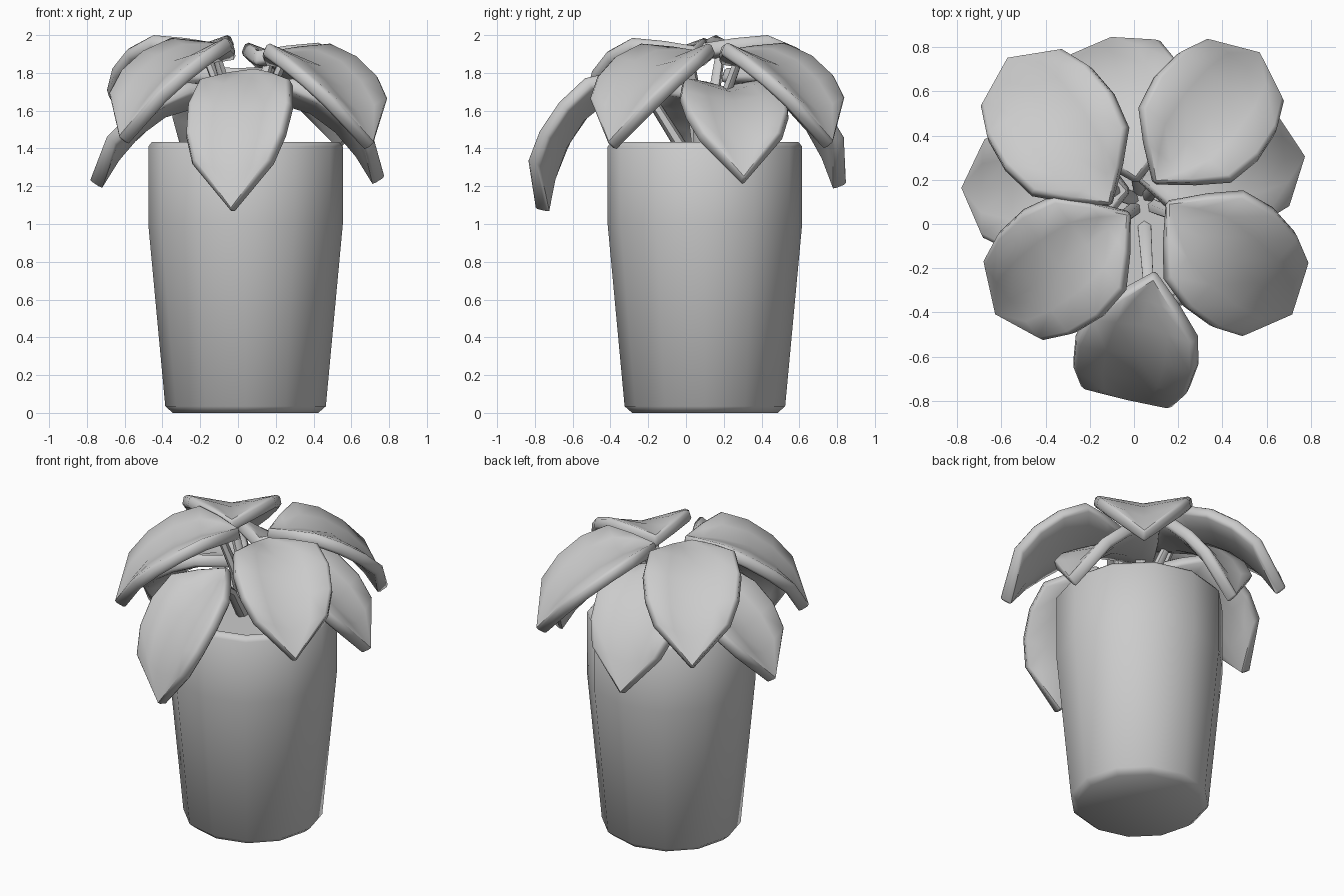
import bpy, bmesh, math
from mathutils import Matrix, Vector

old = bpy.data.objects.get("Cube")
if old:
    bpy.data.objects.remove(old, do_unlink=True)

clay = bpy.data.materials.new("light_grey")
clay.use_nodes = True
GREY = (0.6, 0.6, 0.6, 1)
clay.diffuse_color = GREY
clay.node_tree.nodes["Principled BSDF"].inputs["Base Color"].default_value = GREY

CENTRE = Vector((0.04, 0.10, 0))


def finish(name, bm, angle, modifiers=()):
    """Turn a bmesh into a shaded object, applying any modifiers."""
    mesh = bpy.data.meshes.new(name)
    bm.to_mesh(mesh)
    bm.free()
    mesh.materials.append(clay)
    obj = bpy.data.objects.new(name, mesh)
    bpy.context.collection.objects.link(obj)
    bpy.ops.object.select_all(action='DESELECT')
    obj.select_set(True)
    bpy.context.view_layer.objects.active = obj
    for kind, settings in modifiers:
        mod = obj.modifiers.new(kind.title(), kind)
        for key, value in settings.items():
            setattr(mod, key, value)
        bpy.ops.object.modifier_apply(modifier=mod.name)
    bpy.ops.object.shade_smooth_by_angle(angle=math.radians(angle))


def lathe(name, profile, sides):
    """Spin a radius/height profile about the pot axis."""
    bm = bmesh.new()
    verts = [bm.verts.new((r, 0, z)) for r, z in profile]
    edges = [bm.edges.new(pair) for pair in zip(verts, verts[1:])]
    bmesh.ops.spin(bm, geom=verts + edges, cent=(0, 0, 0), axis=(0, 0, 1),
                   angle=2 * math.pi, steps=sides)
    bmesh.ops.remove_doubles(bm, verts=bm.verts, dist=0.001)
    bmesh.ops.recalc_face_normals(bm, faces=bm.faces)
    bmesh.ops.translate(bm, verts=bm.verts, vec=CENTRE)
    finish(name, bm, 62)


# Pot with a chamfered foot, a tapered body and a rolled rim
lathe("pot", [(0, 0), (0.385, 0), (0.425, 0.035), (0.515, 1.0), (0.515, 1.41),
              (0.495, 1.435), (0.46, 1.435), (0.45, 1.38)], 12)
lathe("soil", [(0, 1.41), (0.46, 1.41)], 12)

# Leaf rows: distance from base, half width, midrib height, edge height
LEAF = [(0.0, 0.0, 0.0, 0.0), (0.12, 0.135, -0.015, 0.03), (0.24, 0.255, -0.03, 0.045),
        (0.40, 0.29, -0.08, -0.025), (0.55, 0.275, -0.19, -0.125),
        (0.67, 0.22, -0.33, -0.24), (0.77, 0.0, -0.49, -0.49)]
ACROSS = (-1, -0.5, 0, 0.5, 1)


def leaf(name, base, heading, pitch=0, length=1, width=1):
    """Folded, drooping heart leaf with its stem."""
    bm = bmesh.new()
    rows = [[bm.verts.new((t * length, s * w * width, mid + (edge - mid) * abs(s)))
             for s in ACROSS] for t, w, mid, edge in LEAF]
    for a, b in zip(rows, rows[1:]):
        for i in range(len(ACROSS) - 1):
            bm.faces.new((a[i], b[i], b[i + 1], a[i + 1]))
    bmesh.ops.remove_doubles(bm, verts=bm.verts, dist=0.001)
    place = (Matrix.Translation(base) @ Matrix.Rotation(math.radians(heading), 4, 'Z')
             @ Matrix.Rotation(math.radians(pitch), 4, 'Y'))
    bmesh.ops.transform(bm, matrix=place, verts=bm.verts)
    finish(name, bm, 50, [
        ('SOLIDIFY', dict(thickness=0.075, offset=-1)),
        ('BEVEL', dict(width=0.015, segments=1, limit_method='ANGLE',
                       angle_limit=math.radians(55)))])

    # Stem rising from the soil and bending under the leaf
    root = CENTRE + Vector((0, 0, 1.38))
    end = place @ Vector((0.12, 0, -0.05))
    root += (Vector((end.x, end.y, root.z)) - root) * 0.25
    bend = root.lerp(end, 0.45) + Vector((0, 0, 0.07))
    facing = (end - root).to_track_quat('Z', 'Y').to_matrix().to_4x4()
    bm = bmesh.new()
    rings = []
    for p, radius in zip((root, bend, end), (0.035, 0.03, 0.025)):
        ring = bmesh.ops.create_circle(bm, segments=6, radius=radius,
                                       matrix=Matrix.Translation(p) @ facing)
        rings.append(ring["verts"])
    for a, b in zip(rings, rings[1:]):
        for i in range(6):
            j = (i + 1) % 6
            bm.faces.new((a[i], a[j], b[j], b[i]))
    bmesh.ops.recalc_face_normals(bm, faces=bm.faces)
    finish(name + "_stem", bm, 60)


# Upper ring of four leaves
leaf("upper_leaf_front_right", (-0.02, 0.05, 1.945), 217)
leaf("upper_leaf_front_left", (0.15, 0.10, 1.915), -42)
leaf("upper_leaf_back_left", (0.09, 0.185, 1.92), 51)
leaf("upper_leaf_back_right", (-0.105, 0.085, 1.96), 125, 0, 1.07)

# Lower ring of four drooping leaves
leaf("lower_leaf_front", (0.09, -0.24, 1.83), -103, 22, 1.06, 0.94)
leaf("lower_leaf_left", (0.02, 0.20, 1.73), 8, 0, 1, 0.95)
leaf("lower_leaf_back", (0.01, 0.20, 1.83), 100, 11, 1, 0.97)
leaf("lower_leaf_right", (-0.02, 0.15, 1.71), 179)
